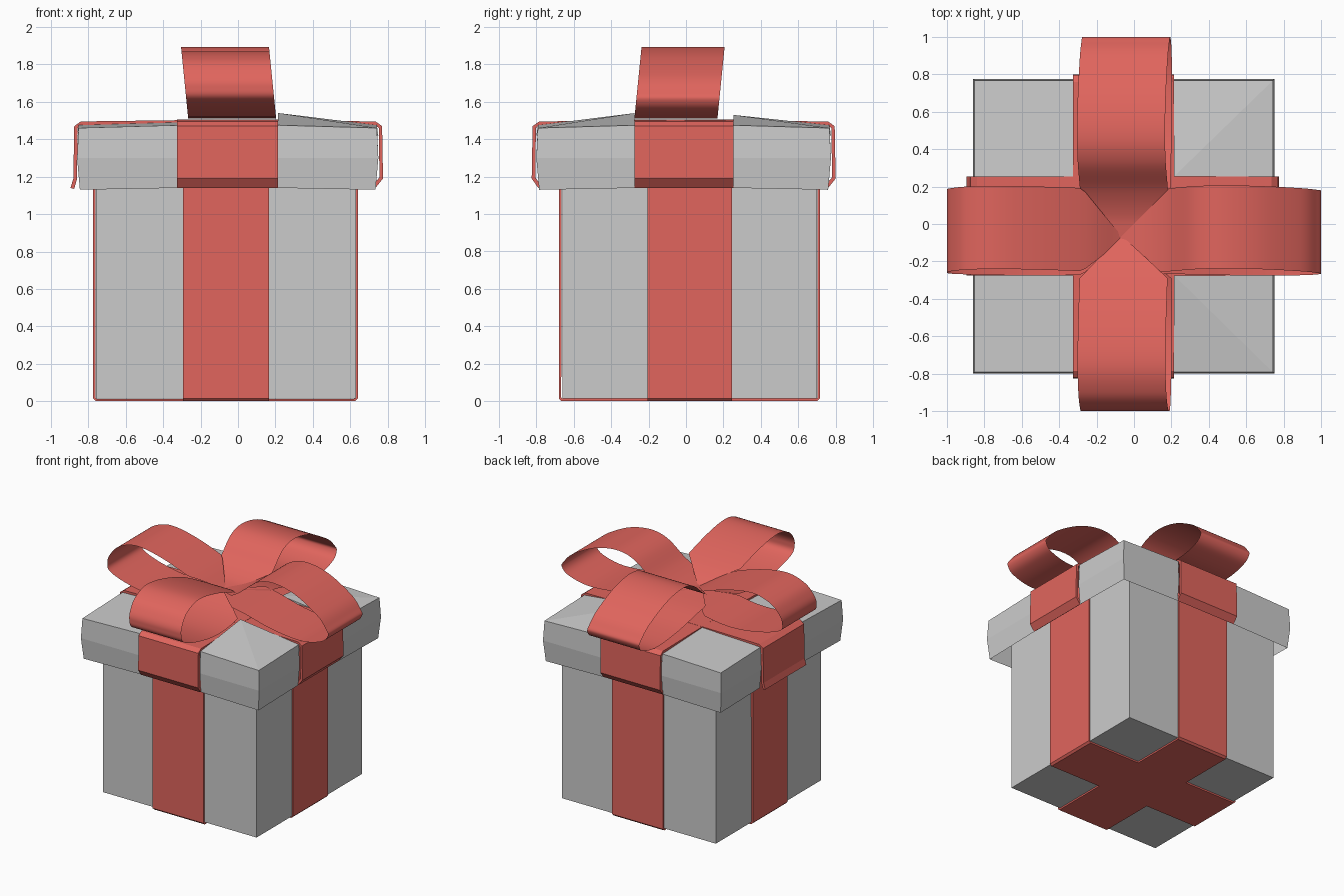
import bpy
from mathutils import Vector

if "Cube" in bpy.data.objects:
    bpy.data.objects.remove(bpy.data.objects["Cube"])

red = bpy.data.materials.new("ribbon_red")
red.diffuse_color = (0.75, 0.13, 0.11, 1)
red.use_nodes = True
red.node_tree.nodes["Principled BSDF"].inputs["Base Color"].default_value = red.diffuse_color


def make(name, verts, faces, mat=None, thick=0, smooth=False):
    me = bpy.data.meshes.new(name)
    me.from_pydata(verts, [], faces)
    me.update()
    ob = bpy.data.objects.new(name, me)
    bpy.context.collection.objects.link(ob)
    if mat:
        me.materials.append(mat)
    if thick:
        m = ob.modifiers.new("thickness", "SOLIDIFY")
        m.thickness = thick
        m.offset = -1
    for p in me.polygons:
        p.use_smooth = smooth
    return ob


def strip(name, profile, edges, axis, thick=0, smooth=False):
    """Sweep an (along, z) profile sideways; edges(along, z) gives both side positions."""
    verts = []
    for u, z in profile:
        for s in edges(u, z):
            verts.append((u, s, z) if axis == 'x' else (s, u, z))
    faces = []
    for i in range(len(profile) - 1):
        a = 2 * i
        f = (a, a + 2, a + 3, a + 1)
        faces.append(f if axis == 'x' else f[::-1])
    return make(name, verts, faces, red, thick, smooth)


def spline(pts, n=8):
    """Smooth curve through the points."""
    p = [Vector(q) for q in pts]
    p = [2 * p[0] - p[1]] + p + [2 * p[-1] - p[-2]]
    out = []
    for i in range(1, len(p) - 2):
        a, b, c, d = p[i - 1:i + 3]
        for k in range(n):
            t = k / n
            out.append(0.5 * (2 * b + (c - a) * t + (2 * a - 5 * b + 4 * c - d) * t * t
                              + (3 * b - a - 3 * c + d) * t ** 3))
    return out + [p[-2]]


# Box body
bpy.ops.mesh.primitive_cube_add(size=1, location=(-0.065, 0.02, 0.7))
body = bpy.context.object
body.name = "box_body"
body.scale = (1.39, 1.36, 1.37)

# Ribbon wrapped round the body, both directions
for axis, lo, hi, w in (('x', -0.775, 0.64, (-0.205, 0.245)),
                        ('y', -0.68, 0.717, (-0.295, 0.165))):
    prof = [(hi, 1.38), (hi, 0.015), (hi - 0.015, 0), (lo + 0.015, 0), (lo, 0.015), (lo, 1.38)]
    strip("body_ribbon_" + axis, prof, lambda u, z, w=w: w, axis, 0.014)

# Lid: four corner panels, open underneath, rising slightly to the middle
CX, CY = -0.055, -0.01
for name, X, Y, xi, yi, top in (("front_left", -0.86, -0.80, -0.32, -0.275, 1.49),
                                ("front_right", 0.75, -0.80, 0.215, -0.275, 1.54),
                                ("back_left", -0.86, 0.775, -0.32, 0.255, 1.495),
                                ("back_right", 0.75, 0.775, 0.215, 0.255, 1.53)):
    sx, sy = (1 if X > 0 else -1), (1 if Y > 0 else -1)
    side = 1.475
    verts = [(xi, yi, top)]
    for z, d, e in ((1.46, 0.008, 1), (1.30, 0, 0), (1.13, 0.015, 0)):
        x, y = X - sx * d, Y - sy * d
        s = side if e else z + (0.01 if z < 1.2 else 0)
        verts += [(xi, y, s), (x, y, z), (x, yi, s)]
    verts += [(xi, yi, 1.42), (xi, Y, 1.42), (X, yi, 1.42)]
    faces = [(0, 1, 2), (0, 2, 3)]
    for r in (1, 4):
        faces += [(r, r + 3, r + 4, r + 1), (r + 1, r + 4, r + 5, r + 2)]
    faces += [(0, 10, 11, 1), (0, 3, 12, 10)]
    if sx * sy > 0:
        faces = [f[::-1] for f in faces]
    make("lid_" + name, verts, faces)

# Ribbon over the lid, folded under at the rim
for axis, lo, hi, w, flare in (('x', -0.88, 0.775, (-0.275, 0.255), -0.015),
                               ('y', -0.825, 0.80, (-0.325, 0.215), 0.035)):
    prof = [(lo + flare, 1.14), (lo, 1.19), (lo + 0.005, 1.47), (lo + 0.04, 1.495), (-0.06, 1.505),
            (hi - 0.04, 1.495), (hi - 0.005, 1.47), (hi, 1.19), (hi - 0.04, 1.14)]
    strip("lid_ribbon_" + axis, prof, lambda u, z, w=w: w, axis, 0.02)

# Bow: four loops pinched together at the centre
C = -0.075
plus = [(C, 1.645), (0.05, 1.67), (0.18, 1.735), (0.33, 1.855), (0.48, 1.893), (0.68, 1.855),
        (0.89, 1.745), (0.975, 1.66), (0.998, 1.61), (0.94, 1.55), (0.76, 1.51), (0.49, 1.535),
        (0.2, 1.6), (C, 1.635)]
minus = [(C, 1.645), (-0.26, 1.745), (-0.53, 1.835), (-0.75, 1.868), (-0.90, 1.825),
         (-0.975, 1.75), (-0.999, 1.68), (-0.97, 1.61), (-0.79, 1.55), (-0.55, 1.517),
         (-0.32, 1.54), (C, 1.615)]
for axis, mid, half, lean in (('x', -0.035, 0.222, 0.1), ('y', -0.05, 0.235, -0.1)):
    def edges(u, z, mid=mid, half=half, lean=lean):
        t = min(1, (0.02 + abs(u - C)) / half)
        m = C + (mid + lean * (z - 1.7) - C) * t
        return m - half * t, m + half * t
    for label, pts in (("plus", plus), ("minus", minus)):
        curve = [(p.x, p.y) for p in spline(pts)]
        if label == "minus":
            curve.reverse()
        strip("bow_loop_%s_%s" % (axis, label), curve, edges, axis, smooth=True)
